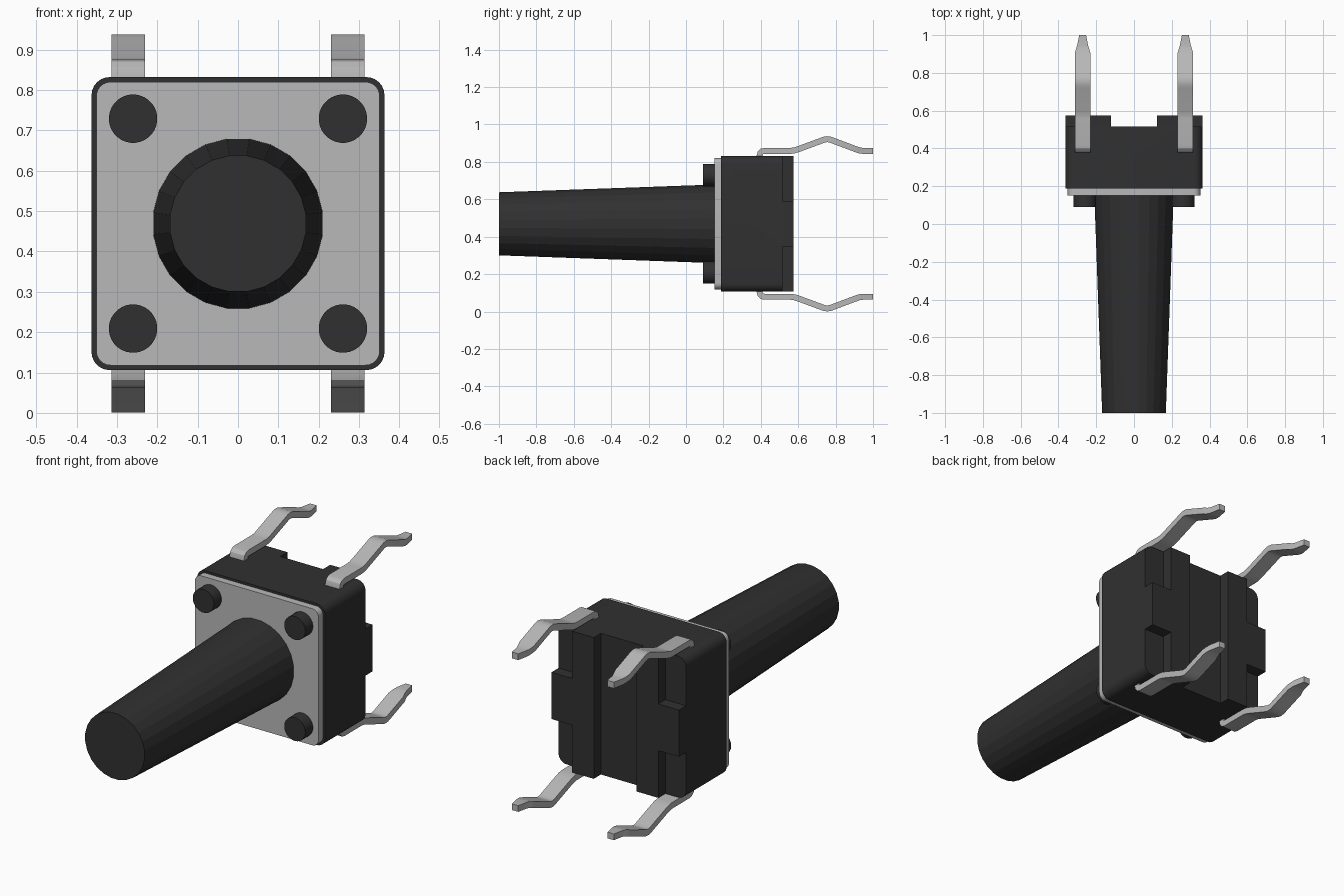
import bpy, bmesh
from math import sin, cos, pi
from mathutils import Vector

if "Cube" in bpy.data.objects:
    bpy.data.objects.remove(bpy.data.objects["Cube"])

CZ = 0.469      # height of the switch axis
HALF = 0.363    # half width of the housing


def material(name, v):
    m = bpy.data.materials.new(name)
    m.diffuse_color = (v, v, v, 1)
    m.use_nodes = True
    m.node_tree.nodes["Principled BSDF"].inputs["Base Color"].default_value = m.diffuse_color
    return m


BLACK = material("black_plastic", 0.03)
METAL = material("metal", 0.48)


def finish(name, bm, mat, smooth=None):
    bmesh.ops.recalc_face_normals(bm, faces=bm.faces)
    me = bpy.data.meshes.new(name)
    bm.to_mesh(me)
    bm.free()
    ob = bpy.data.objects.new(name, me)
    bpy.context.collection.objects.link(ob)
    me.materials.append(mat)
    if smooth:
        bpy.ops.object.select_all(action='DESELECT')
        ob.select_set(True)
        bpy.context.view_layer.objects.active = ob
        bpy.ops.object.shade_smooth_by_angle(angle=smooth)
    return ob


def loft(bm, rings):
    """Skin a list of equal-length point rings and cap both ends."""
    vs = [[bm.verts.new(p) for p in r] for r in rings]
    n = len(vs[0])
    for a, b in zip(vs, vs[1:]):
        for i in range(n):
            j = (i + 1) % n
            bm.faces.new((a[i], a[j], b[j], b[i]))
    bm.faces.new(vs[0])
    bm.faces.new(vs[-1])


def circle(x, z, r, y, n):
    return [(x + r * cos(2 * pi * (i + .5) / n), y, z + r * sin(2 * pi * (i + .5) / n))
            for i in range(n)]


def rounded_square(h, r, y, steps=6):
    pts = []
    for q, (sx, sz) in enumerate([(1, 1), (-1, 1), (-1, -1), (1, -1)]):
        for k in range(steps + 1):
            a = (q + k / steps) * pi / 2
            pts.append((sx * (h - r) + r * cos(a), y, CZ + sz * (h - r) + r * sin(a)))
    return pts


def box(bm, x0, x1, y0, y1, z0, z1):
    loft(bm, [[(x0, y, z0), (x1, y, z0), (x1, y, z1), (x0, y, z1)] for y in (y0, y1)])


# Housing: rounded block with the back relief cut away
bm = bmesh.new()
loft(bm, [rounded_square(HALF, 0.045, y) for y in (0.188, 0.575)])
housing = finish("housing", bm, BLACK, 0.5)

# Cutter: central channel and four corner notches
bm = bmesh.new()
box(bm, -0.122, 0.122, 0.517, 0.7, CZ - 0.5, CZ + 0.5)
for sx in (-1, 1):
    for sz in (-1, 1):
        xs = sorted((sx * 0.245, sx * 0.5))
        zs = sorted((CZ + sz * 0.12, CZ + sz * 0.5))
        box(bm, *xs, 0.517, 0.7, *zs)
cutter = finish("back_cutter", bm, BLACK)
cutter.hide_render = True
cutter.hide_set(True)
mod = housing.modifiers.new("back_relief", 'BOOLEAN')
mod.object = cutter
mod.operation = 'DIFFERENCE'
mod.solver = 'EXACT'

# Metal cover plate
bm = bmesh.new()
loft(bm, [rounded_square(0.351, 0.035, y) for y in (0.152, 0.188)])
finish("cover_plate", bm, METAL, 0.5)

# Long tapered button
bm = bmesh.new()
loft(bm, [circle(0, CZ, 0.17, -1.0, 24), circle(0, CZ, 0.212, 0.16, 24)])
finish("button", bm, BLACK)

# Corner rivets and spring legs
# leg centre line: y, distance outside the axis, half width
W = 0.041
path = [(0.394, 0.34, W), (0.394, 0.366, W), (0.398, 0.380, W), (0.406, 0.387, W),
        (0.420, 0.390, W), (0.560, 0.390, W), (0.580, 0.393, W), (0.600, 0.399, W),
        (0.725, 0.445, W), (0.740, 0.4505, W), (0.755, 0.4525, W), (0.770, 0.4505, W),
        (0.785, 0.445, W), (0.900, 0.402, W), (0.925, 0.393, 0.034),
        (0.945, 0.390, 0.029), (1.0, 0.390, 0.018)]
T = 0.016


def leg_rings(sx, sz):
    rings = []
    for i, (y, d, w) in enumerate(path):
        p = Vector((y, d))
        a = Vector(path[max(i - 1, 0)][:2])
        b = Vector(path[min(i + 1, len(path) - 1)][:2])
        t = (b - a).normalized()
        n = Vector((-t.y, t.x)) * T
        rings.append([(sx * 0.272 + ex * w, p.x + en * n.x, CZ + sz * (p.y + en * n.y))
                      for ex, en in ((-1, -1), (1, -1), (1, 1), (-1, 1))])
    return rings


for sx, side in ((-1, "left"), (1, "right")):
    for sz, level in ((-1, "lower"), (1, "upper")):
        bm = bmesh.new()
        loft(bm, [circle(sx * 0.26, CZ + sz * 0.26, 0.06, y, 32) for y in (0.09, 0.16)])
        finish(f"rivet_{level}_{side}", bm, BLACK, 0.5)
        bm = bmesh.new()
        loft(bm, leg_rings(sx, sz))
        finish(f"leg_{level}_{side}", bm, METAL, 0.5)
